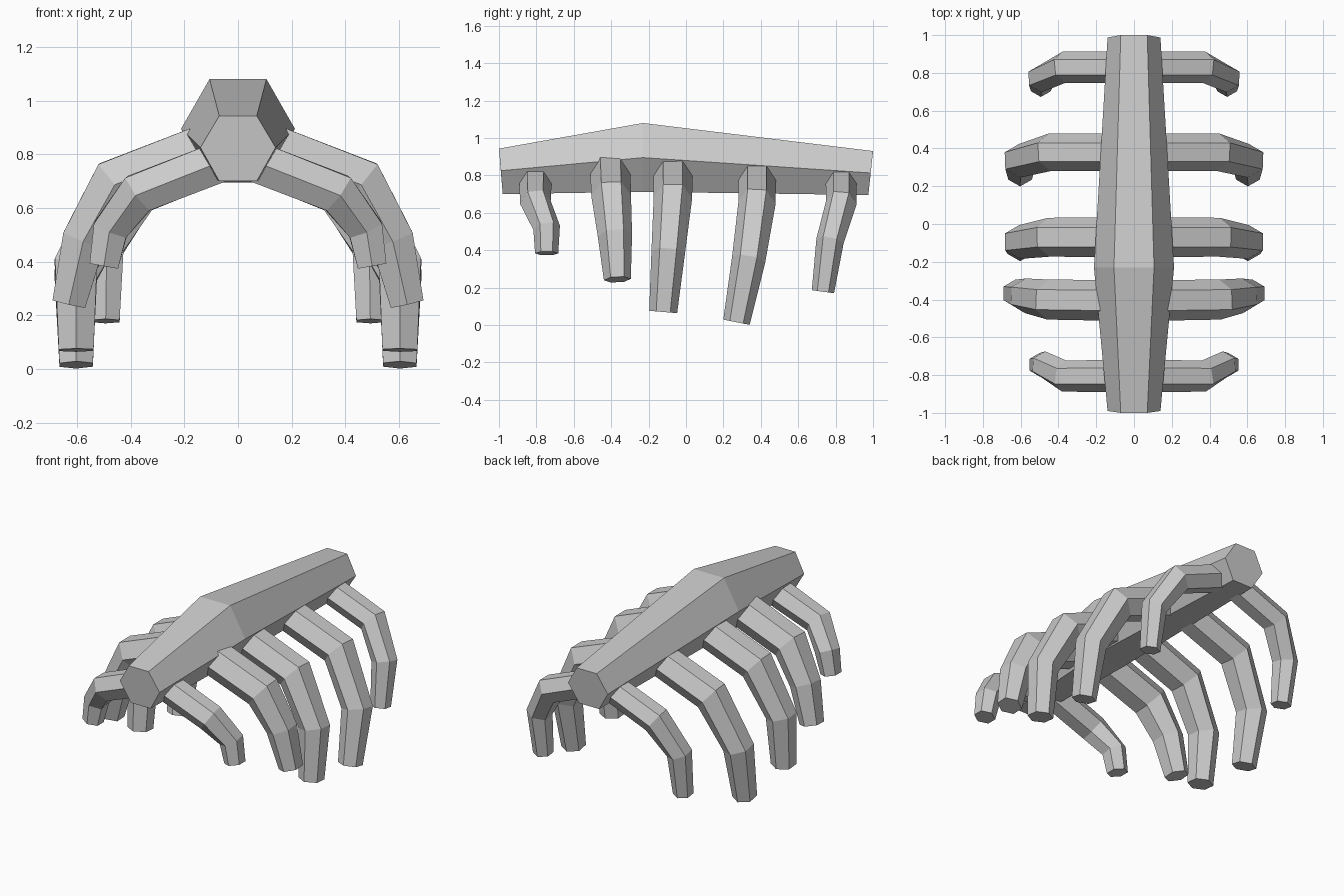
import bpy, bmesh
from math import cos, sin, pi, sqrt
from mathutils import Vector

if "Cube" in bpy.data.objects:
    bpy.data.objects.remove(bpy.data.objects["Cube"])


def loft(name, rings):
    """Skin a row of equal-sided rings and cap both ends."""
    bm = bmesh.new()
    loops = [[bm.verts.new(p) for p in ring] for ring in rings]
    n = len(loops[0])
    for a, b in zip(loops, loops[1:]):
        for i in range(n):
            j = (i + 1) % n
            bm.faces.new((a[i], a[j], b[j], b[i]))
    bm.faces.new(loops[0])
    bm.faces.new(loops[-1])
    bmesh.ops.recalc_face_normals(bm, faces=bm.faces[:])
    mesh = bpy.data.meshes.new(name)
    bm.to_mesh(mesh)
    bm.free()
    obj = bpy.data.objects.new(name, mesh)
    bpy.context.collection.objects.link(obj)
    return obj


def rib(name, path, radii):
    """Bent hexagonal tube with mitred knees, mirrored to the other side."""
    pts = [Vector(p) for p in path]
    rings = []
    for i, p in enumerate(pts):
        d_in = (p - pts[max(i - 1, 0)]).normalized()
        d_out = (pts[min(i + 1, len(pts) - 1)] - p).normalized()
        t = (d_in + d_out).normalized()
        miter = 1 / max(t.dot(d_in), t.dot(d_out))
        side = Vector((0, 1, 0))
        side = (side - t * side.dot(t)).normalized()
        up = side.cross(t) * miter
        r = radii[i]
        rings.append([p + side * r * cos(k * pi / 3) + up * r * sin(k * pi / 3)
                      for k in range(6)])
    obj = loft(name, rings)
    mod = obj.modifiers.new("mirror", 'MIRROR')
    mod.use_axis = (True, False, False)
    return obj


# Spine: tapered hexagonal bar; (y, half width, top z, middle z, bottom z, end lean)
sections = [(-1.0, 0.14, 0.943, 0.825, 0.70, 0.02),
            (-0.23, 0.212, 1.08, 0.895, 0.712, 0.0),
            (1.0, 0.14, 0.93, 0.813, 0.695, -0.025)]
rings = []
for y, w, top, mid, bot, lean in sections:
    h = w / 2
    rings.append([(h, y, top), (w, y + lean / 2, mid), (h, y + lean, bot),
                  (-h, y + lean, bot), (-w, y + lean / 2, mid), (-h, y, top)])
loft("spine", rings)

# Ribs, front to back: root, upper knee, lower knee, tip
rib("rib_pair_1", [(0.07, -0.805, 0.77), (0.37, -0.805, 0.655),
                   (0.475, -0.745, 0.52), (0.50, -0.745, 0.383)],
    (0.087, 0.083, 0.072, 0.062))
rib("rib_pair_2", [(0.09, -0.405, 0.83), (0.455, -0.40, 0.69),
                   (0.575, -0.38, 0.48), (0.63, -0.367, 0.243)],
    (0.108, 0.106, 0.092, 0.072))
rib("rib_pair_3", [(0.09, -0.07, 0.82), (0.45, -0.07, 0.68),
                   (0.605, -0.095, 0.39), (0.603, -0.122, 0.07)],
    (0.105, 0.103, 0.09, 0.075))
rib("rib_pair_4", [(0.09, 0.38, 0.79), (0.445, 0.38, 0.655),
                   (0.605, 0.335, 0.35), (0.603, 0.27, 0.015)],
    (0.10, 0.10, 0.09, 0.072))
rib("rib_pair_5", [(0.07, 0.83, 0.77), (0.37, 0.83, 0.652),
                   (0.493, 0.77, 0.45), (0.493, 0.732, 0.178)],
    (0.083, 0.083, 0.074, 0.06))
